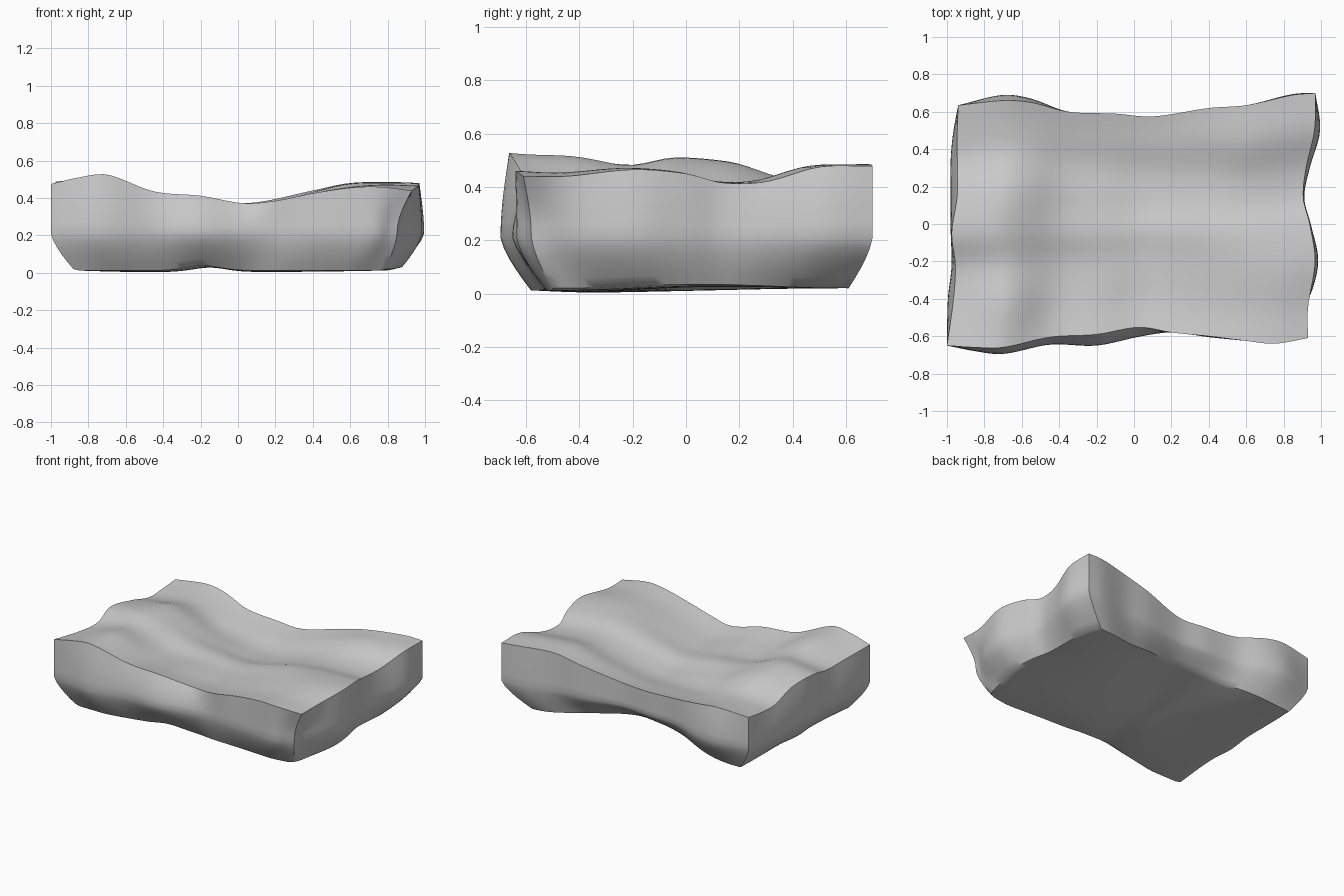
import bpy, bmesh, math
from mathutils import Vector

if "Cube" in bpy.data.objects:
    bpy.data.objects.remove(bpy.data.objects["Cube"])

N, M = 48, 34      # cells along x and y

# Rim of each side: (position along side, outward coordinate, rim height, extra bulge lower down)
FRONT = [(-1, -.65, .475, 0), (-.85, -.66, .51, .02), (-.7, -.66, .525, .035), (-.45, -.605, .435, .04),
         (-.2, -.59, .412, .06), (.03, -.552, .372, .05), (.2, -.58, .385, .0), (.4, -.6, .425, .005),
         (.6, -.625, .455, 0), (.75, -.64, .46, 0), (.93, -.61, .44, 0)]
BACK = [(-.94, .635, .43, 0), (-.7, .66, .45, .03), (-.55, .65, .43, .02), (-.35, .6, .39, 0),
        (-.1, .59, .375, 0), (.1, .575, .377, 0), (.4, .62, .44, 0), (.6, .635, .48, 0),
        (.85, .69, .485, .005), (.97, .7, .478, 0)]
LEFT = [(-.65, -1, .475, 0), (-.4, -.965, .45, .03), (-.22, -.955, .445, .02), (-.05, -.975, .487, .005),
        (.15, -.945, .465, .035), (.35, -.945, .41, .035), (.5, -.945, .415, .02), (.635, -.94, .43, 0)]
RIGHT = [(-.61, .93, .44, 0), (-.45, .93, .44, .005), (-.2, .968, .465, .017), (0, .94, .45, .005),
         (.14, .905, .415, .005), (.3, .92, .42, .02), (.5, .965, .475, .03), (.7, .97, .478, 0)]
# Corners of the underside
FL, FR, BR, BL = (-.88, -.58), (.79, -.5), (.79, .61), (-.83, .57)
# Local swells of the top: x, y, height, radius
SWELLS = [(-.72, -.46, .035, .2), (-.62, .22, .025, .22), (.6, .48, .012, .25), (.4, -.05, .02, .3)]


def curve(pts, s):
    """Smooth value along a side; s runs 0..1."""
    a = pts[0][0] + (pts[-1][0] - pts[0][0]) * s
    i = 0
    while i < len(pts) - 2 and a > pts[i + 1][0]:
        i += 1
    def slope(k, c):
        lo, hi = pts[max(k - 1, 0)], pts[min(k + 1, len(pts) - 1)]
        return (hi[c] - lo[c]) / (hi[0] - lo[0])
    h = pts[i + 1][0] - pts[i][0]
    t = (a - pts[i][0]) / h
    out = [a]
    for c in (1, 2, 3):
        out.append(pts[i][c] * (2*t**3 - 3*t*t + 1) + pts[i + 1][c] * (3*t*t - 2*t**3)
                   + h * slope(i, c) * (t**3 - 2*t*t + t) + h * slope(i + 1, c) * (t**3 - t*t))
    return out


def side(pts, n, key, c0, c1):
    """Rim, widest and foot points of one side."""
    rim, mid, foot = [], [], []
    for k in range(n + 1):
        s = k / n
        a, o, z, b = curve(pts, s)
        sg = 1 if o > 0 else -1
        dev = .6 * (o - (pts[0][1] + (pts[-1][1] - pts[0][1]) * s))
        fx, fy = (c0[j] + (c1[j] - c0[j]) * s for j in (0, 1))
        m, zf, arch = o + sg * b, .02, math.sin(math.pi * s)**2
        if key == 'f':
            zf = .012 + .026 * math.exp(-((a + .2) / .15)**2)
        elif key == 'b':                      # hollow under the back
            zf, dev = .02 + .09 * arch, dev - .08 * arch
        elif key == 'r':
            zf, dev = .02 + .015 * arch, dev + .08 * math.sin(math.pi * s)**.6
        if key in 'fb':
            rim.append(Vector((a, o, z)))
            mid.append(Vector((a, m, .21)))
            foot.append(Vector((fx, fy + dev, zf)))
        else:
            rim.append(Vector((o, a, z)))
            mid.append(Vector((m, a, .21)))
            foot.append(Vector((fx + dev, fy, zf)))
        # the front right corner tapers inwards
        p = mid[-1]
        w = math.exp(-((p.x - .93)**2 + (p.y + .61)**2) / .02)
        p.x -= .08 * w
        p.y += .03 * w
    foot[0].z = foot[-1].z = .02
    return rim, mid, foot


sides = {'f': side(FRONT, N, 'f', FL, FR), 'b': side(BACK, N, 'b', BL, BR),
         'l': side(LEFT, M, 'l', FL, BL), 'r': side(RIGHT, M, 'r', FR, BR)}


def patch(bm, level, dent, flip):
    """Surface spanning the four boundary curves."""
    f, b, l, r = (sides[k][level] for k in 'fblr')

    def coons(i, j, u, v):
        return (f[i] * (1 - v) + b[i] * v + l[j] * (1 - u) + r[j] * u
                - f[0] * (1 - u) * (1 - v) - f[N] * u * (1 - v) - b[0] * (1 - u) * v - b[N] * u * v)
    g = []
    for i in range(N + 1):
        u, row = i / N, []
        for j in range(M + 1):
            v = j / M
            p = coons(i, j, u, v)
            p.z = coons(i, j, u * u * (3 - 2 * u), v * v * (3 - 2 * v)).z
            fade = 16 * u * (1 - u) * v * (1 - v)
            p.z += dent * fade
            if level == 0:
                for x, y, h, rad in SWELLS:
                    p.z += h * min(1, 2.5 * fade) * math.exp(-((p.x - x)**2 + (p.y - y)**2) / rad**2)
            row.append(bm.verts.new(p))
        g.append(row)
    for i in range(N):
        for j in range(M):
            q = [g[i][j], g[i + 1][j], g[i + 1][j + 1], g[i][j + 1]]
            bm.faces.new(q[::-1] if flip else q)


bm = bmesh.new()
patch(bm, 0, -.04, False)       # sagging top
patch(bm, 2, -.03, True)        # underside

# Side walls: upright to the widest level, then tucked in to the foot
rows = 5
for key in 'fblr':
    cols = []
    for a, m, c in zip(*sides[key]):
        col = []
        for k in range(rows + 1):
            s = k / rows
            p = a.lerp(m, math.sin(s * math.pi / 2))
            p.z = a.z + (m.z - a.z) * s
            col.append(bm.verts.new(p))
        for k in range(1, rows + 1):
            s = k / rows
            p = m.lerp(c, s**1.4)
            p.z = m.z + (c.z - m.z) * s
            col.append(bm.verts.new(p))
        cols.append(col)
    for p, q in zip(cols, cols[1:]):
        for k in range(2 * rows):
            bm.faces.new((p[k], p[k + 1], q[k + 1], q[k]))

bmesh.ops.remove_doubles(bm, verts=bm.verts, dist=.0005)
bmesh.ops.recalc_face_normals(bm, faces=bm.faces)
for v in bm.verts:
    v.co.z = max(v.co.z, 0)
mesh = bpy.data.meshes.new("stone_slab")
bm.to_mesh(mesh)
bm.free()
slab = bpy.data.objects.new("stone_slab", mesh)
bpy.context.collection.objects.link(slab)
bpy.context.view_layer.objects.active = slab
slab.select_set(True)
bpy.ops.object.shade_smooth_by_angle(angle=math.radians(40))
